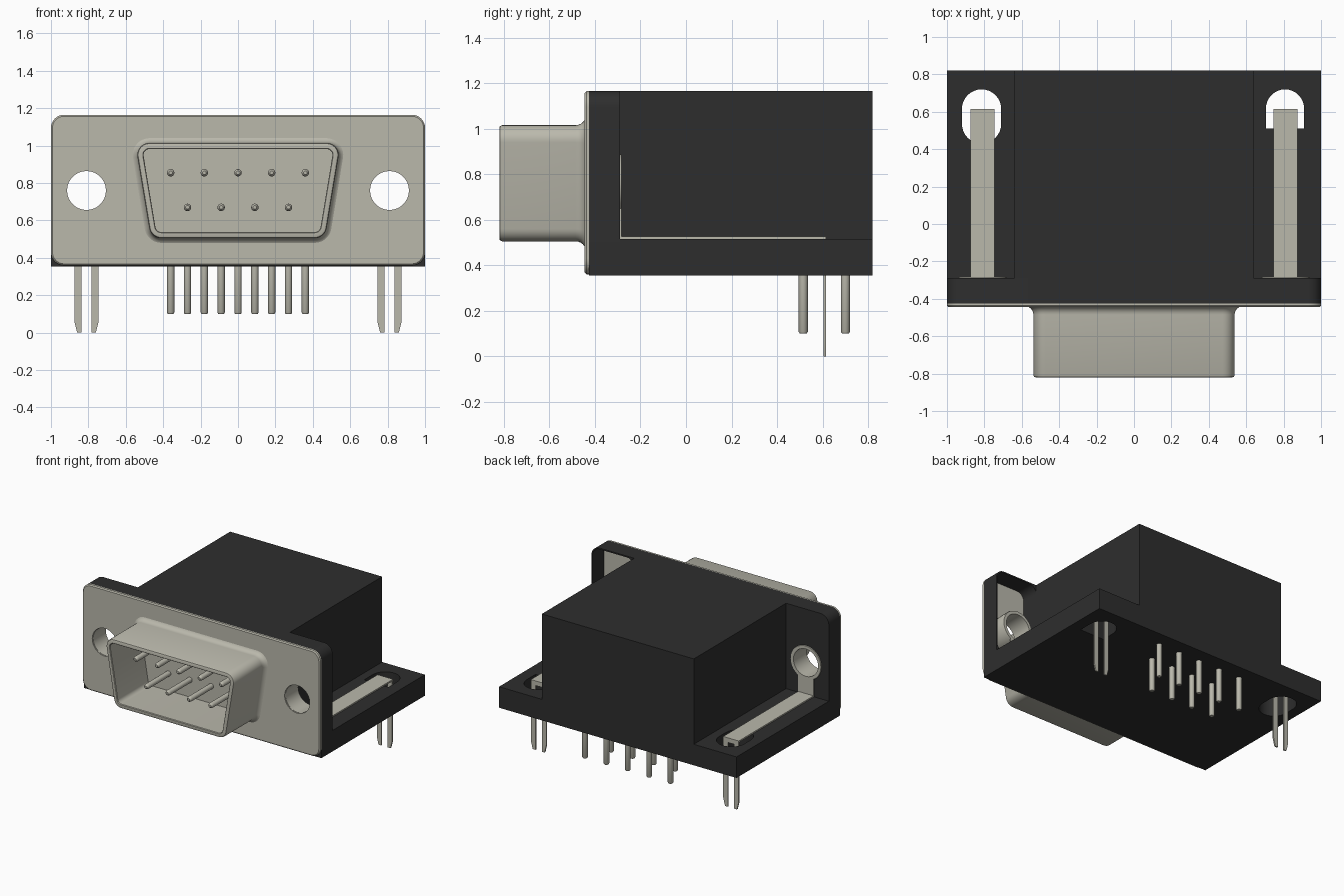
import bpy, bmesh, math
from mathutils import Vector

if "Cube" in bpy.data.objects:
    bpy.data.objects.remove(bpy.data.objects["Cube"], do_unlink=True)


def material(name, rgb, rough):
    m = bpy.data.materials.new(name)
    m.use_nodes = True
    m.diffuse_color = (*rgb, 1)
    bsdf = m.node_tree.nodes["Principled BSDF"]
    bsdf.inputs["Base Color"].default_value = (*rgb, 1)
    bsdf.inputs["Roughness"].default_value = rough
    return m


BLACK = material("black plastic", (0.027, 0.027, 0.027), 0.6)
METAL = material("warm grey metal", (0.49, 0.48, 0.41), 0.5)


# ---- helpers ----
def rounded(centres, r, n=8):
    """Convex counter-clockwise outline with an arc of radius r at every centre."""
    pts, k = [], len(centres)
    for i, c in enumerate(centres):
        p, q = centres[i - 1], centres[(i + 1) % k]
        a0 = math.atan2(c[1] - p[1], c[0] - p[0]) - math.pi / 2
        a1 = math.atan2(q[1] - c[1], q[0] - c[0]) - math.pi / 2
        sweep = (a1 - a0) % (2 * math.pi)
        for j in range(n + 1):
            a = a0 + sweep * j / n
            pts.append((c[0] + r * math.cos(a), c[1] + r * math.sin(a)))
    return pts


def circle(cx, cy, r, n=32):
    return [(cx + r * math.cos(2 * math.pi * i / n), cy + r * math.sin(2 * math.pi * i / n))
            for i in range(n)]


def rect(x0, y0, x1, y1):
    return [(x0, y0), (x1, y0), (x1, y1), (x0, y1)]


def loft(name, rings, mat, axis="Y", cyclic=False):
    """Skin (outline, position) sections placed along an axis."""
    bm = bmesh.new()
    loops = []
    for pts, t in rings:
        place = (lambda u, v: (u, t, v)) if axis == "Y" else (lambda u, v: (u, v, t))
        loops.append([bm.verts.new(place(u, v)) for u, v in pts])
    n = len(loops[0])
    pairs = list(zip(loops, loops[1:])) + ([(loops[-1], loops[0])] if cyclic else [])
    for a, b in pairs:
        for i in range(n):
            j = (i + 1) % n
            bm.faces.new((a[i], a[j], b[j], b[i]))
    if not cyclic:
        bm.faces.new(loops[0])
        bm.faces.new(loops[-1])
    bmesh.ops.recalc_face_normals(bm, faces=bm.faces)
    me = bpy.data.meshes.new(name)
    bm.to_mesh(me)
    bm.free()
    ob = bpy.data.objects.new(name, me)
    bpy.context.collection.objects.link(ob)
    me.materials.append(mat)
    return ob


def activate(ob):
    bpy.ops.object.select_all(action="DESELECT")
    ob.select_set(True)
    bpy.context.view_layer.objects.active = ob


def cut(ob, cutter):
    cutter.hide_render = True
    mod = ob.modifiers.new("cut", "BOOLEAN")
    mod.operation, mod.solver, mod.object = "DIFFERENCE", "EXACT", cutter
    activate(ob)
    bpy.ops.object.modifier_apply(modifier=mod.name)
    bpy.data.objects.remove(cutter, do_unlink=True)


parts = []
HOLE_X, HOLE_Z = 0.81, 0.76

# ---- black housing ----
flange = rounded([(-0.93, 0.425), (0.93, 0.425), (0.93, 1.095), (-0.93, 1.095)], 0.07)
wall_outline = [(-1, 0.355), (1, 0.355)] + flange[18:]   # square feet, round top corners
wall = loft("front_wall", [(wall_outline, -0.425), (wall_outline, -0.29)], BLACK)
cut(wall, loft("hole_cutter", [(circle(-HOLE_X, HOLE_Z, 0.12), t) for t in (-0.6, -0.1)], BLACK))
recess = rounded([(0.70, 0.575), (0.93, 0.575), (0.93, 1.095), (0.70, 1.095)], 0.06)
cut(wall, loft("recess_cutter", [(recess, t) for t in (-0.6, -0.1)], BLACK))

slab = loft("base_slab", [(rect(-1, -0.29, 1, 0.82), t) for t in (0.355, 0.515)], BLACK, "Z")
slot_left = rounded([(-0.815, 0.615), (-0.815, 0.535)], 0.105, 16)
slot_right = [(0.705, 0.51), (0.91, 0.51)] + [
    (0.8075 + 0.1025 * math.cos(math.pi * i / 16), 0.615 + 0.105 * math.sin(math.pi * i / 16))
    for i in range(17)]
for outline in (slot_left, slot_right):
    cut(slab, loft("slot_cutter", [(outline, t) for t in (0.2, 0.7)], BLACK, "Z"))

block = loft("rear_block", [(rect(-0.64, -0.29, 0.64, 0.82), t) for t in (0.515, 1.165)], BLACK, "Z")
parts += [wall, slab, block]

# ---- metal face plate with two screw holes ----
core = [(-0.93, 0.43), (0.93, 0.43), (0.93, 1.095), (-0.93, 1.095)]
plate = loft("face_plate", [(rounded(core, 0.062), -0.445), (rounded(core, 0.07), -0.437),
                            (rounded(core, 0.07), -0.425)], METAL)
for s in (-1, 1):
    cut(plate, loft("hole_cutter", [(circle(s * HOLE_X, HOLE_Z, 0.106), t) for t in (-0.6, -0.3)], METAL))
parts.append(plate)

# ---- trapezoid shell: flared foot, straight wall, rounded rim, open cavity ----
trap = [(-0.41, 0.57), (0.41, 0.57), (0.473, 0.95), (-0.473, 0.95)]
profile = [(0.065 + 0.045 * (1 - math.sin(a)), -0.440 - 0.045 * (1 - math.cos(a)))
           for a in (math.pi / 2 * i / 6 for i in range(7))]
profile += [(0.065, -0.808), (0.061, -0.817), (0.053, -0.82),
            (0.036, -0.82), (0.032, -0.815), (0.032, -0.45)]
parts.append(loft("connector_shell", [(rounded(trap, r), y) for r, y in profile], METAL))

# ---- contact pins in the shell and solder pins below ----
for z, y, count in ((0.855, 0.70, 5), (0.67, 0.515, 4)):
    for i in range(count):
        x = (i - (count - 1) / 2) * 0.18
        parts.append(loft("contact_pin", [(circle(x, z, 0.010, 16), -0.725), (circle(x, z, 0.017, 16), -0.718),
                                          (circle(x, z, 0.02, 16), -0.705), (circle(x, z, 0.02, 16), -0.44)], METAL))
        parts.append(loft("solder_pin", [(circle(x, y, 0.015, 16), 0.10), (circle(x, y, 0.02, 16), 0.108),
                                         (circle(x, y, 0.02, 16), 0.37)], METAL, "Z"))

# ---- screw sleeves and board-lock brackets on both sides ----
fork = [(-0.065, 0.525), (-0.065, 0.06), (-0.05, 0.0), (-0.027, 0.0), (-0.027, 0.49),
        (0.027, 0.49), (0.027, 0.0), (0.05, 0.0), (0.065, 0.06), (0.065, 0.525)]
for s in (-1, 1):
    x = s * HOLE_X
    sleeve = [(0.104, -0.437), (0.128, -0.437), (0.13, -0.292), (0.127, -0.284), (0.104, -0.284)]
    parts.append(loft("screw_sleeve", [(circle(x, HOLE_Z, r), y) for r, y in sleeve], METAL, cyclic=True))
    parts.append(loft("bracket_upright", [(rect(x - 0.065, 0.515, x + 0.065, 0.65), t)
                                          for t in (-0.294, -0.284)], METAL))
    parts.append(loft("bracket_strap", [(rect(x - 0.065, -0.29, x + 0.065, 0.615), t)
                                        for t in (0.514, 0.525)], METAL, "Z"))
    parts.append(loft("bracket_fork", [([(x + u, v) for u, v in fork], t)
                                       for t in (0.605, 0.616)], METAL))

# ---- smooth the round parts, keep edges crisp ----
for ob in parts:
    activate(ob)
    bpy.ops.object.shade_smooth_by_angle(angle=math.radians(35))
